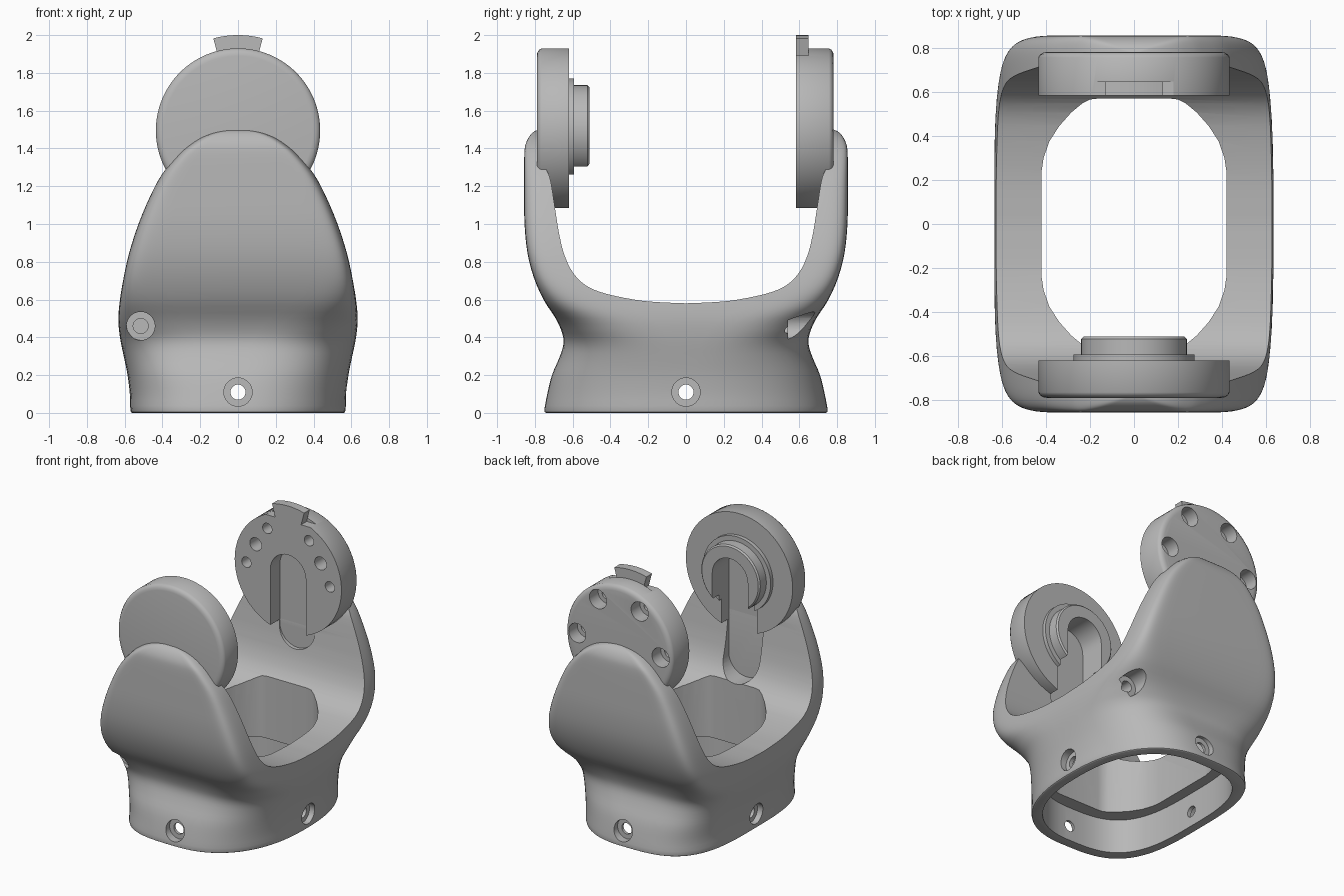
import bpy, bmesh
from math import sin, cos, pi, radians
from mathutils import Vector

if "Cube" in bpy.data.objects:
    bpy.data.objects.remove(bpy.data.objects["Cube"], do_unlink=True)

grey = bpy.data.materials.new("plain_grey")
grey.use_nodes = True
grey.diffuse_color = (0.48, 0.48, 0.48, 1)
grey.node_tree.nodes["Principled BSDF"].inputs["Base Color"].default_value = (0.48, 0.48, 0.48, 1)

HUB_Z, HUB_R, SLOT_R = 1.495, 0.435, 0.145


def loft(name, rings):
    """Closed skin through a list of equal-length rings of points."""
    bm = bmesh.new()
    rows = [[bm.verts.new(p) for p in ring] for ring in rings]
    for a, b in zip(rows, rows[1:]):
        for i in range(len(a)):
            j = (i + 1) % len(a)
            bm.faces.new((a[i], a[j], b[j], b[i]))
    bm.faces.new(rows[0])
    bm.faces.new(rows[-1])
    bmesh.ops.recalc_face_normals(bm, faces=bm.faces)
    mesh = bpy.data.meshes.new(name)
    bm.to_mesh(mesh)
    bm.free()
    mesh.materials.append(grey)
    obj = bpy.data.objects.new(name, mesh)
    bpy.context.collection.objects.link(obj)
    return obj


def place(axis, u, v, w):
    return {"x": (w, u, v), "y": (u, w, v), "z": (u, v, w)}[axis]


def prism(name, axis, pts, a, b):
    return loft(name, [[place(axis, u, v, w) for u, v in pts] for w in (a, b)])


def circle(u, v, r, n=32):
    return [(u + r * cos(2 * pi * i / n), v + r * sin(2 * pi * i / n)) for i in range(n)]


def superellipse(hx, hy, n_neg, n_pos, count=80):
    """Rounded outline with its own squareness on the -x and +x sides."""
    pts = []
    for i in range(count):
        t = 2 * pi * (i + .5) / count
        c, s = cos(t), sin(t)
        e = 2 / (n_pos if c > 0 else n_neg)
        pts.append((hx * abs(c) ** e * (1 if c > 0 else -1),
                    hy * abs(s) ** e * (1 if s > 0 else -1)))
    return pts


def smooth_path(keys, steps=3):
    """Catmull-Rom through the key points."""
    k = [Vector(p) for p in keys]
    k = [k[0]] + k + [k[-1]]
    out = []
    for a, b, c, d in zip(k, k[1:], k[2:], k[3:]):
        for s in range(steps):
            t = s / steps
            out.append(.5 * (2 * b + (c - a) * t + (2 * a - 5 * b + 4 * c - d) * t * t
                             + (3 * b - a - 3 * c + d) * t ** 3))
    return out + [k[-1]]


def cut(obj, *cutters):
    for c in cutters:
        m = obj.modifiers.new("cut", "BOOLEAN")
        m.operation, m.solver, m.object = "DIFFERENCE", "EXACT", c
        bpy.context.view_layer.objects.active = obj
        bpy.ops.object.modifier_apply(modifier=m.name)


cutters = []


def cutter(axis, pts, a, b):
    c = prism("cutter", axis, pts, a, b)
    c.hide_render = True
    cutters.append(c)
    return c


# Frame: sections of height, half width, half depth, squareness at -x and +x
sections = [
    (0, .56, .74, 3.3, 2.35), (.015, .57, .75, 3.3, 2.35), (.1, .573, .735, 3.3, 2.4),
    (.2, .585, .71, 3.5, 2.5), (.29, .603, .672, 3.8, 2.7), (.36, .618, .65, 4.3, 3),
    (.42, .628, .655, 5.2, 3.6), (.5, .634, .69, 7.5, 5), (.6, .625, .755, 11, 9),
    (.72, .605, .807, 15, 14), (.85, .576, .84, 16, 16), (1.0, .528, .855, 16, 16),
    (1.15, .465, .857, 16, 16), (1.27, .4, .857, 16, 16), (1.37, .315, .856, 16, 16),
    (1.42, .258, .85, 15, 15), (1.46, .195, .832, 14, 14), (1.487, .12, .808, 12, 12),
    (1.5, .03, .78, 8, 8)]
frame = loft("yoke_frame", [[(x, y, z) for x, y in superellipse(hx, hy, n_neg, n_pos)]
                            for z, hx, hy, n_neg, n_pos in smooth_path(sections)])

# Saddle opening between the two arms
half = smooth_path([(0, .58), (.22, .592), (.42, .63), (.53, .675), (.6, .745), (.645, .84),
                    (.672, .95), (.69, 1.06), (.715, 1.22), (.735, 1.28), (.76, 1.32)], 4)
half = [(p.x, p.y) for p in half] + [(.76, 1.8)]
saddle = half + [(-y, z) for y, z in reversed(half[1:])]
cut(frame, cutter("x", saddle, -1, 1))

# Central well and wider socket underneath
quarter = [(.42, .24), (.411, .3), (.385, .375), (.34, .445), (.285, .507), (.235, .548),
           (.2, .566), (.165, .57)]
left_half = quarter + [(-x, y) for x, y in reversed(quarter)]
well = left_half + [(-x, -y) for x, y in left_half]
cut(frame, cutter("z", well, .1, 1.2),
    cutter("z", superellipse(.5, .67, 3.2, 2.4), -.1, .25))

# Counterbored fixing holes on four sides
for axis, reach in (("x", .53), ("y", .69)):
    cut(frame, cutter(axis, circle(0, .11, .04), -1, 1))
    for s in (-1, 1):
        cut(frame, cutter(axis, circle(0, .11, .075), s * reach, s))

# Deep corner screw pockets, opposite each other
for s in (-1, 1):
    cut(frame, cutter("y", circle(s * .515, .46, .075), s * .54, s),
        cutter("y", circle(s * .515, .46, .04), s * .42, s * .9))


# Hubs turned around the cross axis
def hub(name, profile):
    return loft(name, [[(x, y, z) for x, z in circle(0, HUB_Z, r, 96)] for y, r in profile])


front_hub = hub("front_hub", [
    (-.79, .395), (-.787, .413), (-.778, .427), (-.765, HUB_R), (-.62, HUB_R), (-.62, .275),
    (-.592, .275), (-.592, .24), (-.522, .24), (-.512, .23)])
rear_hub = hub("rear_hub", [
    (.782, .395), (.779, .413), (.77, .427), (.757, HUB_R), (.583, HUB_R)])


# Round-ended cable slots down the inside of each arm
def slot(low):
    n = 16
    top = [(SLOT_R * cos(pi * i / n), HUB_Z + SLOT_R * sin(pi * i / n)) for i in range(n + 1)]
    return top + [(x, low + HUB_Z - z) for x, z in reversed(top)]


front_slot = cutter("y", slot(.84), -.705, -.3)
rear_slot = cutter("y", slot(1.06), .695, .3)
cut(frame, front_slot, rear_slot)
cut(front_hub, front_slot)
cut(rear_hub, rear_slot)

# Bolt holes and locating holes in the rear hub
for deg in (30, 90):
    for s in (-1, 1):
        x, z = s * .34 * sin(radians(deg)), HUB_Z + .34 * cos(radians(deg))
        cut(rear_hub, cutter("y", circle(x, z, .07), .68, .9),
            cutter("y", circle(x, z, .038), .5, .9))
for s in (-1, 1):
    a = radians(60)
    cut(rear_hub, cutter("y", circle(s * .305 * sin(a), HUB_Z + .305 * cos(a), .048), .5, .69))

# Notch at the top of the rear hub with the index tab in it
notch = [(-.18, 1.89), (.18, 1.89), (.18, 2.1), (-.18, 2.1)]
cut(rear_hub, cutter("y", notch, .5, .648))
arc = [radians(-15 + 3 * i) for i in range(11)]
tab = [(.505 * sin(a), HUB_Z + .505 * cos(a)) for a in arc]
tab += [(.38 * sin(a), HUB_Z + .38 * cos(a)) for a in reversed(arc)]
index_tab = prism("index_tab", "y", tab, .583, .648)

for c in cutters:
    bpy.data.objects.remove(c, do_unlink=True)

# Smooth shading with crisp machined edges
bpy.ops.object.select_all(action="DESELECT")
for o in (frame, front_hub, rear_hub, index_tab):
    o.select_set(True)
bpy.context.view_layer.objects.active = frame
bpy.ops.object.shade_smooth_by_angle(angle=radians(32))
